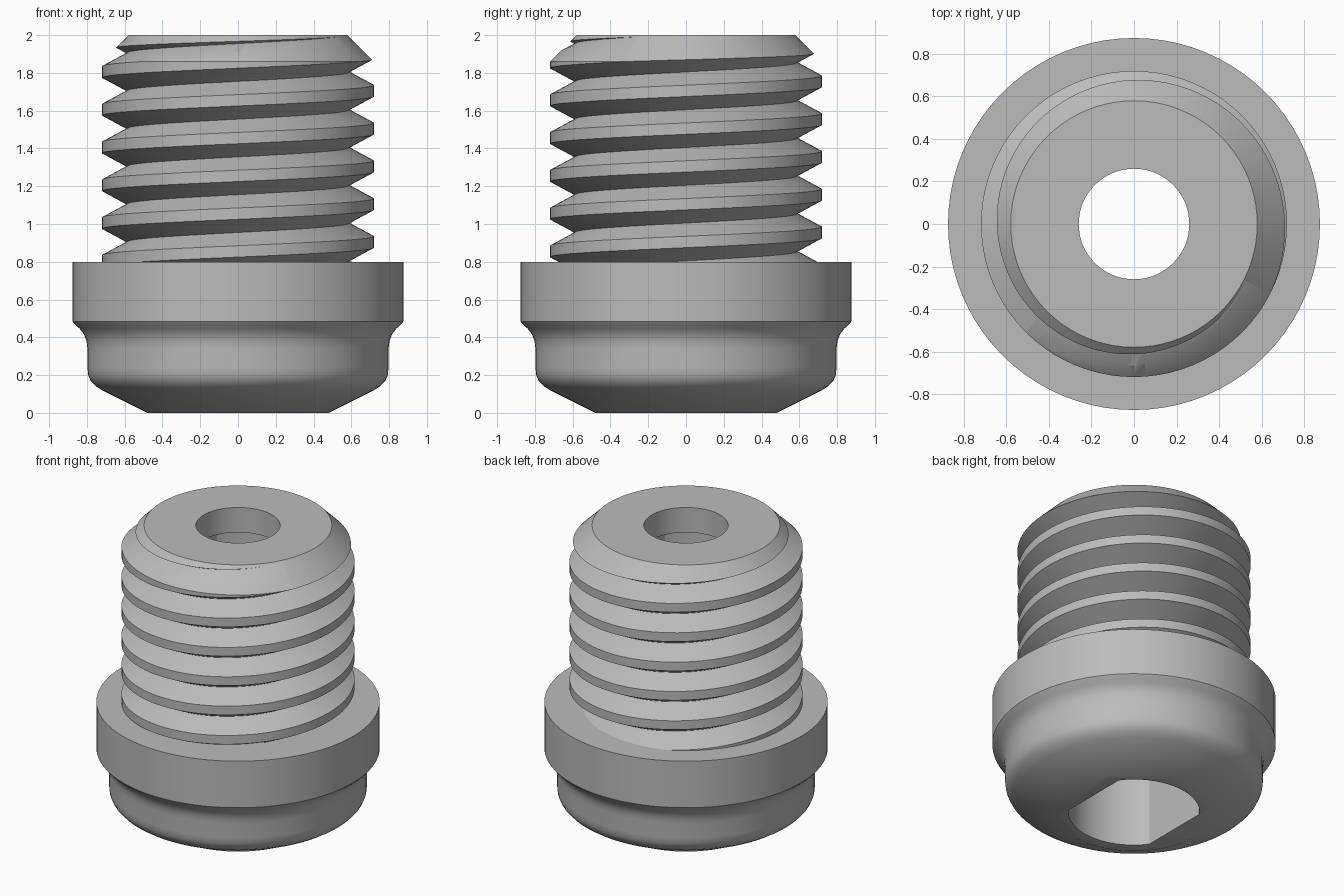
import bpy
import bmesh
from math import cos, sin, tau, radians, floor

SIDES = 80
TOP = 2.0
PITCH = 0.2
CREST, ROOT = 0.72, 0.59

if "Cube" in bpy.data.objects:
    bpy.data.objects.remove(bpy.data.objects["Cube"], do_unlink=True)

steel = bpy.data.materials.new("grey_steel")
steel.use_nodes = True
GREY = (0.5, 0.5, 0.5, 1)
steel.diffuse_color = GREY
steel.node_tree.nodes["Principled BSDF"].inputs["Base Color"].default_value = GREY


def finish_mesh(bm, name):
    bmesh.ops.recalc_face_normals(bm, faces=bm.faces)
    mesh = bpy.data.meshes.new(name)
    bm.to_mesh(mesh)
    bm.free()
    mesh.materials.append(steel)
    obj = bpy.data.objects.new(name, mesh)
    bpy.context.collection.objects.link(obj)
    return obj


def lathe(name, profile, flat_x=None):
    """Turned solid with flat ends; flat_x trims two opposite sides."""
    bm = bmesh.new()
    rings = []
    for r, z in profile:
        ring = []
        for i in range(SIDES):
            x, y = r * cos(tau * i / SIDES), r * sin(tau * i / SIDES)
            if flat_x:
                x = max(-flat_x, min(flat_x, x))
            ring.append(bm.verts.new((x, y, z)))
        rings.append(ring)
    for a, b in zip(rings, rings[1:]):
        for i in range(SIDES):
            j = (i + 1) % SIDES
            bm.faces.new((a[i], a[j], b[j], b[i]))
    bm.faces.new(rings[0])
    bm.faces.new(rings[-1])
    return finish_mesh(bm, name)


def thread_radius(z, turn):
    """Radius of the trapezoid thread at a height, turn in 0..1."""
    t = (z - 0.905 - PITCH * turn) / PITCH
    d = abs(t - floor(t + 0.5)) * PITCH
    f = max(0.0, (d - 0.03) / (PITCH / 2 - 0.03))
    return CREST + (ROOT - CREST) * f


def thread(name, low, high):
    """Helical rod: each column follows the helix and is clipped at both ends."""
    bm = bmesh.new()
    cols = []
    for i in range(SIDES + 1):
        turn = i / SIDES
        col = []
        for k in range(-3, 9):
            for offset in (-0.03, 0.03, PITCH / 2):
                z = 0.905 + PITCH * (turn + k) + offset
                z = max(low, min(high, z))
                r = thread_radius(z, turn)
                col.append(bm.verts.new((r * cos(tau * turn), r * sin(tau * turn), z)))
        cols.append(col)
    for a, b in zip(cols, cols[1:]):
        for j in range(len(a) - 1):
            bm.faces.new((a[j], b[j], b[j + 1], a[j + 1]))
    bmesh.ops.remove_doubles(bm, verts=bm.verts, dist=0.0001)
    bmesh.ops.holes_fill(bm, edges=[e for e in bm.edges if e.is_boundary], sides=0)
    return finish_mesh(bm, name)


def boolean(obj, other, operation):
    mod = obj.modifiers.new(operation.lower(), "BOOLEAN")
    mod.operation = operation
    mod.solver = "EXACT"
    mod.object = other
    bpy.context.view_layer.objects.active = obj
    bpy.ops.object.modifier_apply(modifier=mod.name)


# Rounded foot flowing into a straight collar
head = lathe("collar_and_foot", [
    (0.48, 0), (0.72, 0.12), (0.755, 0.143), (0.78, 0.17), (0.793, 0.2),
    (0.797, 0.24), (0.797, 0.34), (0.802, 0.38), (0.815, 0.415),
    (0.838, 0.446), (0.865, 0.47), (0.875, 0.483), (0.875, 0.8)])

# Threaded shaft, chamfered at the top
shaft = thread("threaded_shaft", 0.7, 2.1)
envelope = lathe("chamfer_envelope", [(0.9, 0.78), (0.9, TOP - 0.32), (0.58, TOP)])
boolean(shaft, envelope, "INTERSECT")

# Socket with two flats from below, round hole through the top wall
socket = lathe("socket_cutter", [(0.405, -0.1), (0.405, 1.83)], flat_x=0.325)
bore = lathe("bore_cutter", [(0.26, 1.7), (0.26, 2.2)])
boolean(head, socket, "DIFFERENCE")
boolean(shaft, socket, "DIFFERENCE")
boolean(shaft, bore, "DIFFERENCE")
for cutter in (envelope, socket, bore):
    bpy.data.objects.remove(cutter, do_unlink=True)

# Smooth turned surfaces, crisp edges
for obj in (head, shaft):
    bpy.ops.object.select_all(action="DESELECT")
    obj.select_set(True)
    bpy.context.view_layer.objects.active = obj
    bpy.ops.object.shade_smooth_by_angle(angle=radians(30))
